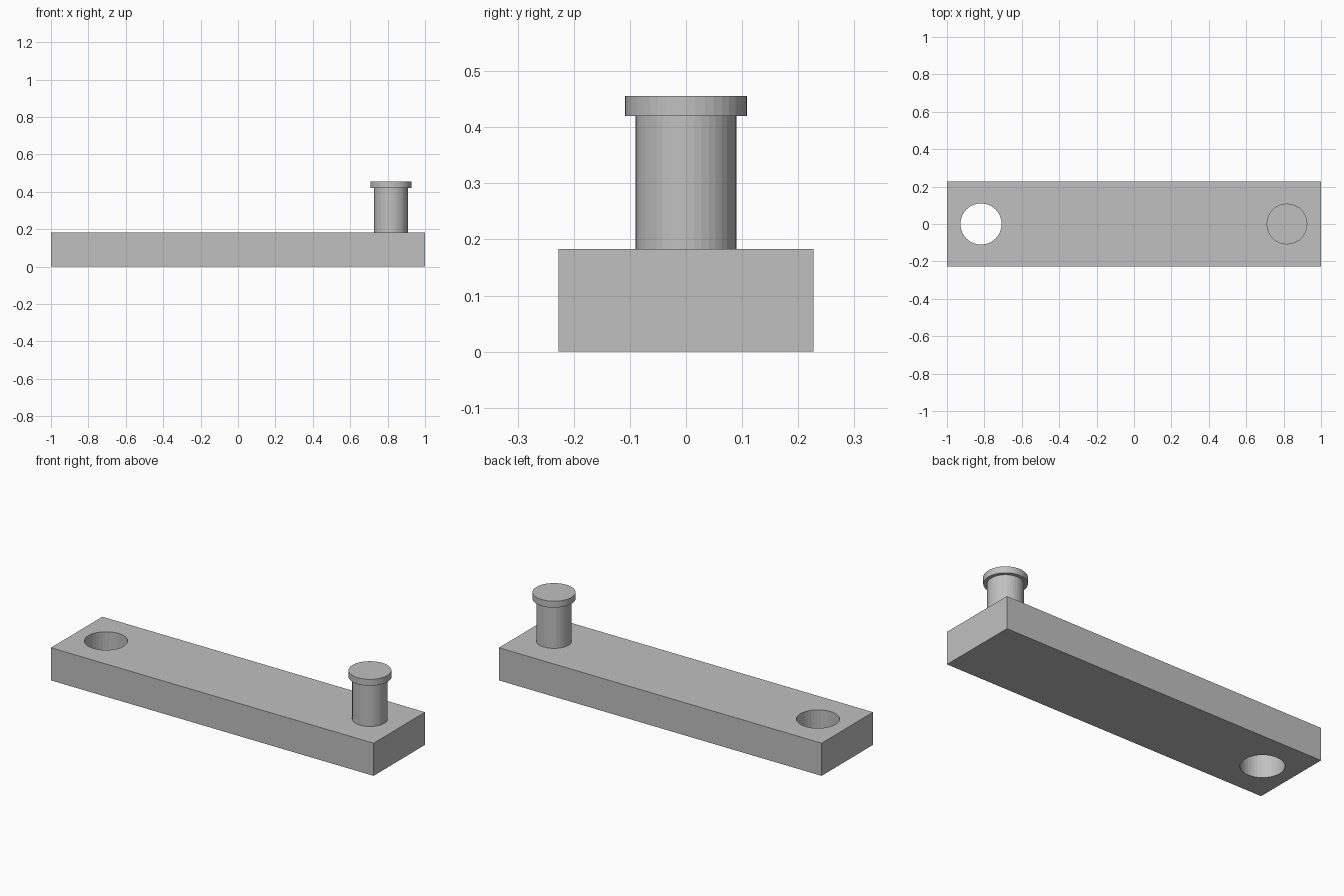
import bpy

if "Cube" in bpy.data.objects:
    bpy.data.objects.remove(bpy.data.objects["Cube"], do_unlink=True)

LENGTH, WIDTH, THICK = 2.0, 0.455, 0.183
END_X = 0.818
SIDES = 40

grey = bpy.data.materials.new("plain grey")
grey.use_nodes = True
color = (0.53, 0.53, 0.53, 1)
grey.diffuse_color = color
grey.node_tree.nodes["Principled BSDF"].inputs["Base Color"].default_value = color


def cylinder(name, x, radius, bottom, top):
    bpy.ops.mesh.primitive_cylinder_add(vertices=SIDES, radius=radius, depth=top - bottom,
                                        location=(x, 0, (bottom + top) / 2))
    ob = bpy.context.object
    ob.name = name
    ob.data.materials.append(grey)
    return ob


# Flat bar
bpy.ops.mesh.primitive_cube_add(size=1, location=(0, 0, THICK / 2))
bar = bpy.context.object
bar.name = "bar"
bar.scale = (LENGTH, WIDTH, THICK)
bpy.ops.object.transform_apply(location=False, rotation=False, scale=True)
bar.data.materials.append(grey)

# Round through hole at the right end
cutter = cylinder("hole_cutter", -END_X, 0.11, -0.1, THICK + 0.1)
cutter.hide_render = True
bpy.context.view_layer.objects.active = bar
cut = bar.modifiers.new("hole", "BOOLEAN")
cut.operation = "DIFFERENCE"
cut.solver = "EXACT"
cut.object = cutter
bpy.ops.object.modifier_apply(modifier=cut.name)
bpy.data.objects.remove(cutter, do_unlink=True)

# Pin with a wider cap at the left end
cylinder("pin_shaft", END_X, 0.09, THICK, 0.42)
cylinder("pin_cap", END_X, 0.109, 0.42, 0.456)
